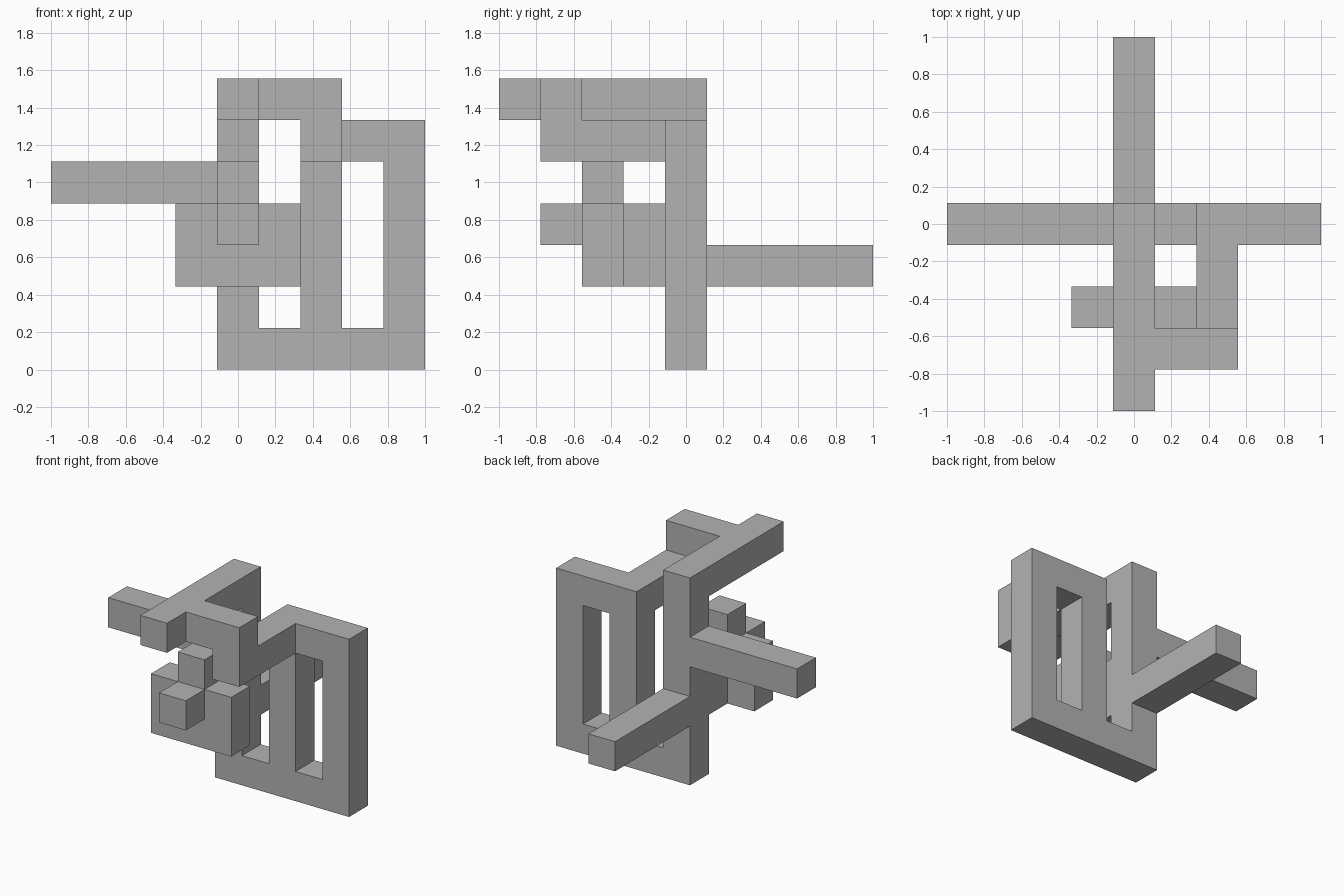
import bpy, bmesh
from itertools import product
from mathutils import Vector

cube = bpy.data.objects.get("Cube")
if cube:
    bpy.data.objects.remove(cube, do_unlink=True)

U = 2 / 9  # side of one square beam

grey = bpy.data.materials.new("plain grey")
grey.use_nodes = True
colour = (0.45, 0.45, 0.45, 1)
grey.diffuse_color = colour
grey.node_tree.nodes["Principled BSDF"].inputs["Base Color"].default_value = colour

# Each part is a run of beams given by first and last unit cell (x, y, z)
PARTS = {
    "main_post": [((0, 0, 0), (0, 0, 6))],
    "side_frame": [((1, 0, 0), (4, 0, 0)), ((2, 0, 1), (2, 0, 5)),
                   ((4, 0, 1), (4, 0, 5)), ((3, 0, 5), (3, 0, 5))],
    "right_arm": [((-4, 0, 4), (-1, 0, 4))],
    "back_arm": [((0, 1, 2), (0, 4, 2))],
    "top_beam": [((0, -4, 6), (0, -1, 6))],
    "top_branch": [((1, -3, 6), (2, -3, 6)), ((2, -3, 5), (2, -1, 5))],
    "front_block": [((0, -1, 2), (0, -1, 3)), ((-1, -2, 2), (1, -2, 3))],
    "front_nub": [((0, -3, 3), (0, -3, 3))],
    "upper_nub": [((0, -2, 4), (0, -2, 4))],
}


def cells_of(beams):
    cells = set()
    for first, last in beams:
        cells.update(product(*(range(a, b + 1) for a, b in zip(first, last))))
    return cells


solid = set().union(*(cells_of(beams) for beams in PARTS.values()))


def build(name, beams):
    """Skin a part's cells, leaving out faces buried inside the solid."""
    bm = bmesh.new()
    for cell in sorted(cells_of(beams)):
        centre = Vector(cell) * U + Vector((0, 0, U / 2))
        for axis, sign in product(range(3), (-1, 1)):
            normal = Vector((0, 0, 0))
            normal[axis] = sign
            neighbour = tuple(int(c + n) for c, n in zip(cell, normal))
            if neighbour in solid:
                continue
            side = Vector((0, 0, 0))
            side[(axis + 1) % 3] = 1
            up = normal.cross(side)
            corners = [normal - side - up, normal + side - up,
                       normal + side + up, normal - side + up]
            bm.faces.new([bm.verts.new(centre + c * U / 2) for c in corners])
    # Weld the cells and merge flat neighbours into clean faces
    bmesh.ops.remove_doubles(bm, verts=bm.verts, dist=0.001)
    bmesh.ops.dissolve_limit(bm, angle_limit=0.01, verts=bm.verts, edges=bm.edges)
    mesh = bpy.data.meshes.new(name)
    bm.to_mesh(mesh)
    bm.free()
    mesh.materials.append(grey)
    bpy.context.collection.objects.link(bpy.data.objects.new(name, mesh))


for name, beams in PARTS.items():
    build(name, beams)
